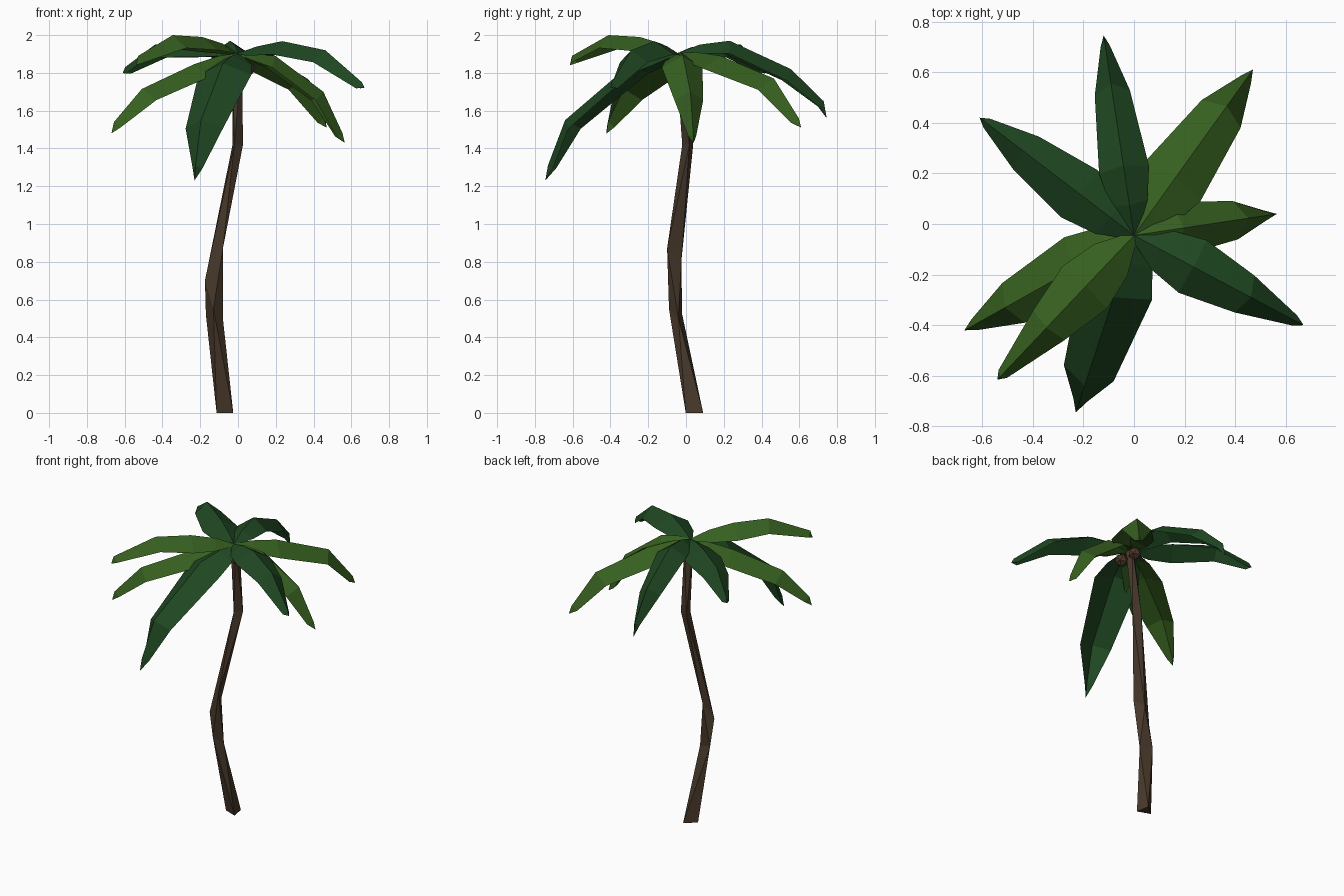
import bpy
import bmesh
from math import cos, sin, radians
from mathutils import Vector

cube = bpy.data.objects.get("Cube")
if cube:
    bpy.data.objects.remove(cube)


def material(name, colour):
    mat = bpy.data.materials.new(name)
    mat.use_nodes = True
    mat.diffuse_color = (*colour, 1)
    mat.node_tree.nodes["Principled BSDF"].inputs["Base Color"].default_value = (*colour, 1)
    return mat


dark_green = material("dark green", (0.014, 0.064, 0.016))
light_green = material("light green", (0.037, 0.115, 0.014))
bark = material("bark brown", (0.066, 0.041, 0.024))
husk = material("husk brown", (0.075, 0.037, 0.024))


def add_object(name, bm, mat):
    mesh = bpy.data.meshes.new(name)
    bm.to_mesh(mesh)
    bm.free()
    mesh.materials.append(mat)
    obj = bpy.data.objects.new(name, mesh)
    bpy.context.collection.objects.link(obj)
    return obj


# Trunk: stacked triangles, each twisted against the one below
def ring(x, y, z, radius, start):
    angles = [radians(start + 120 * i) for i in range(3)]
    return [(x + radius * cos(a), y + radius * sin(a), z) for a in angles]


lower_bend = [(-0.08, -0.04, 0.50), (-0.17, -0.02, 0.52), (-0.13, -0.09, 0.55)]
upper_bend = [(-0.08, -0.10, 0.87), (-0.11, -0.025, 0.80), (-0.175, -0.06, 0.70)]
rings = [ring(-0.06, 0.04, 0, 0.054, -50), lower_bend, upper_bend,
         ring(-0.007, 0.012, 1.42, 0.034, 10), ring(0, -0.03, 1.89, 0.032, -50)]

bm = bmesh.new()
loops = [[bm.verts.new(p) for p in r] for r in rings]
for level, (low, high) in enumerate(zip(loops, loops[1:])):
    # Even levels start behind the next ring, odd levels start ahead of it
    shift = level % 2
    for i in range(3):
        j = (i + 1) % 3
        bm.faces.new((low[i], low[j], high[j if shift else i]))
        bm.faces.new((high[i], low[i] if shift else low[j], high[j]))
bm.faces.new(loops[0][::-1])
bm.faces.new(loops[-1])
bmesh.ops.recalc_face_normals(bm, faces=bm.faces)
add_object("trunk", bm, bark)

# Fronds: folded leaves with a raised midrib, closing on a drooping tip
ROOT = Vector((0, -0.045, 1.905))
HALF_WIDTHS = (0.02, 0.095, 0.128, 0.09, 0.024)
DROPS = (0.01, 0.05, 0.07, 0.07, 0.04)


def frond(name, mat, width, bend, tip, heights):
    run = Vector((*tip, 0)) - Vector((ROOT.x, ROOT.y, 0))
    side = Vector((-run.y, run.x, 0)).normalized()
    ridge = [ROOT]
    for t, z in zip((0.15, 0.35, bend, 0.98, 1), heights):
        p = ROOT + run * t
        p.z = z
        ridge.append(p)
    bm = bmesh.new()
    rows = []
    for i, p in enumerate(ridge[:-1]):
        ahead = ridge[min(i + 1, len(ridge) - 2)]
        along = (ahead - ridge[max(i - 1, 0)]).normalized()
        down = side.cross(along)
        if down.z > 0:
            down = -down
        edges = [p + side * HALF_WIDTHS[i] * width * s + down * DROPS[i] for s in (1, -1)]
        rows.append([bm.verts.new(v) for v in (edges[0], p, edges[1])])
    for a, b in zip(rows, rows[1:]):
        for k in (0, 1):
            bm.faces.new((a[k], a[k + 1], b[k + 1], b[k]))
    point = bm.verts.new(ridge[-1])
    for k in (0, 1):
        bm.faces.new((rows[-1][k], rows[-1][k + 1], point))
    bmesh.ops.recalc_face_normals(bm, faces=bm.faces)
    if sum(f.normal.z for f in bm.faces) < 0:
        bmesh.ops.reverse_faces(bm, faces=bm.faces)
    add_object(name, bm, mat)


frond("back_frond", dark_green, 0.78, 0.76, (-0.12, 0.745), (1.95, 1.97, 1.82, 1.65, 1.56))
frond("back_left_frond", light_green, 1.05, 0.78, (0.47, 0.61), (1.91, 1.89, 1.77, 1.56, 1.51))
frond("left_frond", light_green, 0.85, 0.8, (0.565, 0.04), (1.91, 1.89, 1.7, 1.48, 1.43))
frond("front_left_frond", dark_green, 0.92, 0.69, (0.67, -0.4), (1.94, 1.968, 1.92, 1.75, 1.72))
frond("front_frond", dark_green, 1.15, 0.85, (-0.23, -0.745), (1.89, 1.85, 1.55, 1.31, 1.23))
frond("front_right_frond", light_green, 0.95, 0.64, (-0.54, -0.615), (1.955, 1.99, 2.0, 1.89, 1.84))
frond("right_frond", light_green, 1, 0.76, (-0.67, -0.42), (1.89, 1.845, 1.715, 1.54, 1.48))
frond("back_right_frond", dark_green, 0.92, 0.72, (-0.61, 0.42), (1.935, 1.953, 1.95, 1.83, 1.80))

# Coconuts tucked under the crown
for i, spot in enumerate([(0.048, -0.065, 1.82), (0.005, 0.015, 1.85)]):
    bm = bmesh.new()
    bmesh.ops.create_icosphere(bm, subdivisions=1, radius=0.045)
    add_object(f"coconut_{i + 1}", bm, husk).location = spot
